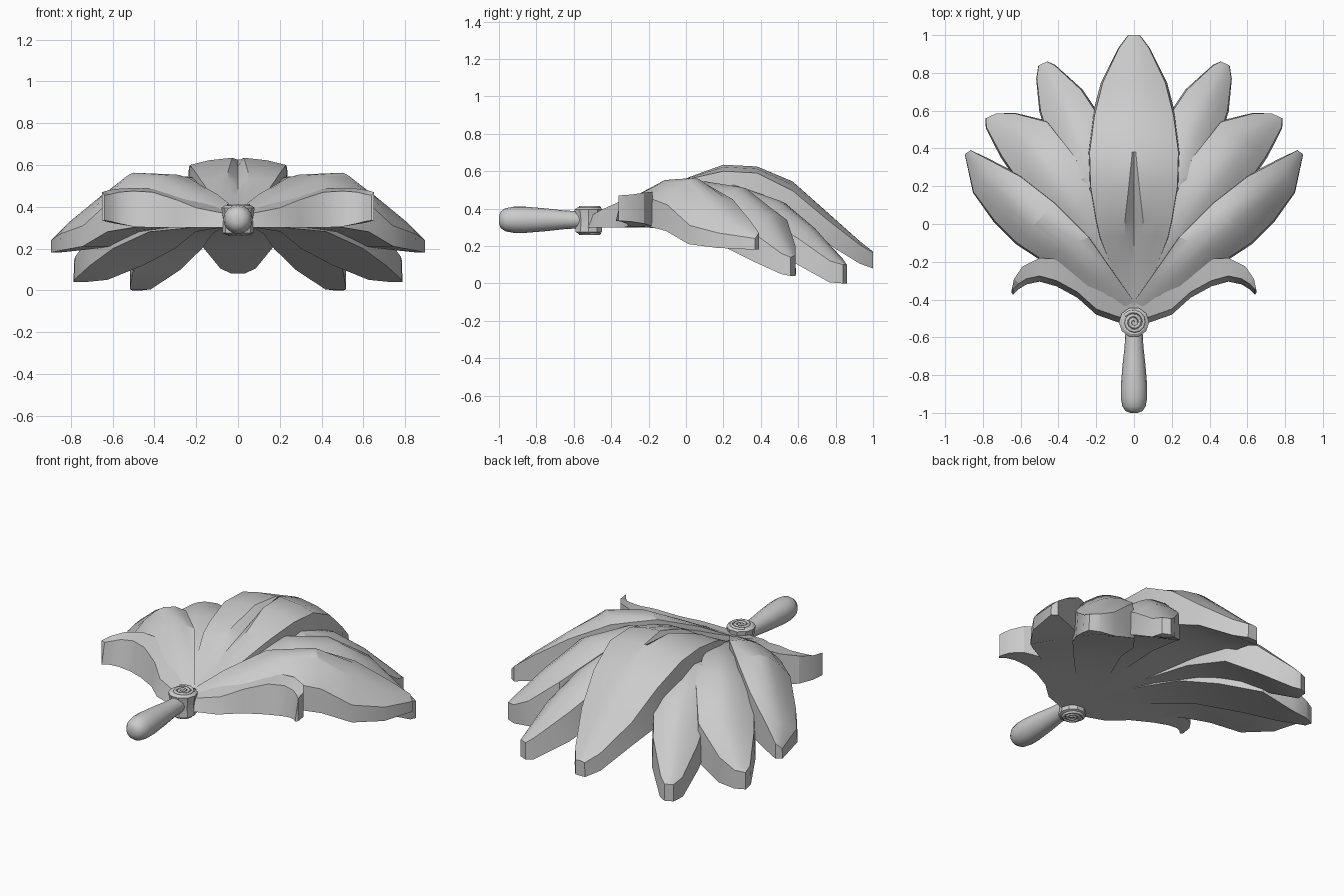
import bpy, bmesh, math
from mathutils import Vector

if "Cube" in bpy.data.objects:
    bpy.data.objects.remove(bpy.data.objects["Cube"])


def finish(name, bm, mirror=False, angle=28):
    bmesh.ops.recalc_face_normals(bm, faces=bm.faces)
    me = bpy.data.meshes.new(name)
    bm.to_mesh(me)
    bm.free()
    ob = bpy.data.objects.new(name, me)
    bpy.context.collection.objects.link(ob)
    bpy.ops.object.select_all(action='DESELECT')
    ob.select_set(True)
    bpy.context.view_layer.objects.active = ob
    bpy.ops.object.shade_smooth_by_angle(angle=math.radians(angle))
    if mirror:
        ob.modifiers.new("Mirror", 'MIRROR').use_mirror_merge = False
    return ob


def loft(name, rings, mirror=False, angle=28):
    """Bridge equal closed rings and cap both ends."""
    bm = bmesh.new()
    rows = [[bm.verts.new(p) for p in r] for r in rings]
    n = len(rows[0])
    for a, b in zip(rows, rows[1:]):
        for i in range(n):
            j = (i + 1) % n
            bm.faces.new((a[i], a[j], b[j], b[i]))
    bm.faces.new(rows[0])
    bm.faces.new(rows[-1])
    return finish(name, bm, mirror, angle)


def petal(name, stations, mirror=True):
    """Station: left xy, right xy, left z, right z, crown rise, flat underside z, groove depth, groove width."""
    rings = []
    for lx, ly, rx, ry, zl, zr, rise, bottom, dip, g in stations:
        L, R = Vector((lx, ly, zl)), Vector((rx, ry, zr))
        ring = []
        for u in (0, 0.2, 0.5 - g, 0.5, 0.5 + g, 0.8, 1):
            crown = rise * 4 * u * (1 - u) - (dip if u == 0.5 else 0)
            ring.append(L.lerp(R, u) + Vector((0, 0, crown)))
        for u in (1.03, 0.5, -0.03):
            p = L.lerp(R, u)
            ring.append(Vector((p.x, p.y, bottom)))
        rings.append(ring)
    return loft(name, rings, mirror)


# centre petal with a pointed groove: y, half width, edge z, rise, underside, groove depth, width
centre = [(-0.43, .04, .37, 0, .3, 0, .1), (-0.2, .13, .46, -.01, .3, 0, .1),
          (-0.07, .18, .53, 0, .3, .03, .13), (0.02, .2, .56, .01, .3, .04, .12),
          (0.2, .23, .6, .035, .3, .04, .06), (0.38, .235, .59, .035, .3, 0, .02),
          (0.57, .21, .495, .05, .28, 0, .05), (0.75, .165, .345, .04, .215, 0, .1),
          (0.93, .08, .205, .02, .105, 0, .1), (1.0, .03, .165, .005, .08, 0, .1)]
petal("centre_petal", [(-w, y, w, y, z, z, r, b, d, g) for y, w, z, r, b, d, g in centre], False)


def side_petal(name, rows):
    petal(name, [r + (0, .1) for r in rows])


# three petals on each side, inner to outer
side_petal("inner_petal", [
    (0, -.4, .06, -.4, .37, .37, 0, .3),
    (.08, 0, .25, 0, .48, .47, .01, .3),
    (.13, .3, .37, .2, .50, .47, .04, .27),
    (.18, .56, .44, .42, .39, .35, .07, .2),
    (.28, .71, .495, .6, .27, .24, .05, .1),
    (.42, .84, .515, .77, .13, .12, .02, .005),
    (.46, .86, .505, .84, .1, .1, 0, 0)])
side_petal("middle_petal", [
    (0, -.4, .06, -.42, .37, .37, 0, .3),
    (.09, -.12, .22, -.22, .48, .44, .01, .3),
    (.21, .13, .42, 0, .54, .47, .03, .28),
    (.31, .35, .59, .2, .48, .40, .07, .2),
    (.46, .54, .7, .36, .34, .27, .06, .12),
    (.63, .585, .78, .51, .2, .16, .02, .05),
    (.73, .585, .785, .56, .15, .14, 0, .04)])
side_petal("outer_petal", [
    (0, -.41, .08, -.46, .38, .37, 0, .3),
    (.1, -.27, .28, -.34, .46, .42, .01, .3),
    (.24, -.07, .5, -.18, .54, .45, .05, .3),
    (.42, .11, .62, -.1, .53, .42, .08, .28),
    (.6, .25, .74, .02, .45, .31, .06, .21),
    (.77, .34, .85, .17, .34, .27, .02, .19),
    (.865, .39, .895, .37, .27, .24, 0, .18)])

# curling lower bracts: rear xy, front xy, top z, bottom z
bract = [(0, -.43, 0, -.54, .37, .3), (.14, -.38, .2, -.47, .41, .3),
         (.28, -.26, .3, -.38, .45, .3), (.4, -.185, .41, -.32, .485, .3),
         (.5, -.18, .5, -.295, .49, .305), (.59, -.225, .57, -.31, .485, .32),
         (.635, -.29, .61, -.335, .475, .33), (.65, -.36, .64, -.365, .47, .335)]
loft("lower_bract", [[(bx, by, t), (fx, fy + .02, t - .015), (fx, fy - .01, b), (bx, by, b)]
                     for bx, by, fx, fy, t, b in bract], True)


def lathe(name, profile, sides, place, angle):
    """Profile of (distance along axis, radius)."""
    rings = []
    for h, r in profile:
        rings.append([place(h, r * math.cos(2 * math.pi * i / sides),
                            r * math.sin(2 * math.pi * i / sides)) for i in range(sides)])
    return loft(name, rings, False, angle)


# handle along y
lathe("handle", [(-1, .02), (-.99, .045), (-.965, .062), (-.92, .07), (-.86, .07),
                 (-.75, .061), (-.65, .05), (-.56, .045)], 16,
      lambda h, a, b: (a, h, .34 + b), 40)

# joint knob
lathe("knob", [(.265, .055), (.275, .075), (.34, .07), (.395, .08), (.405, .065)], 10,
      lambda h, a, b: (a, -.52 + b, h), 35)

# spirals on the knob's top and underside
for name, z in (("top_spiral", .405), ("bottom_spiral", .267)):
    cu = bpy.data.curves.new(name, 'CURVE')
    cu.dimensions = '3D'
    cu.bevel_depth = .009
    cu.bevel_resolution = 1
    sp = cu.splines.new('POLY')
    n = 30
    sp.points.add(n)
    for i in range(n + 1):
        r, a = .01 + .05 * i / n, 2.4 * 2 * math.pi * i / n
        sp.points[i].co = (r * math.cos(a), -.52 + r * math.sin(a), z, 1)
    bpy.context.collection.objects.link(bpy.data.objects.new(name, cu))
